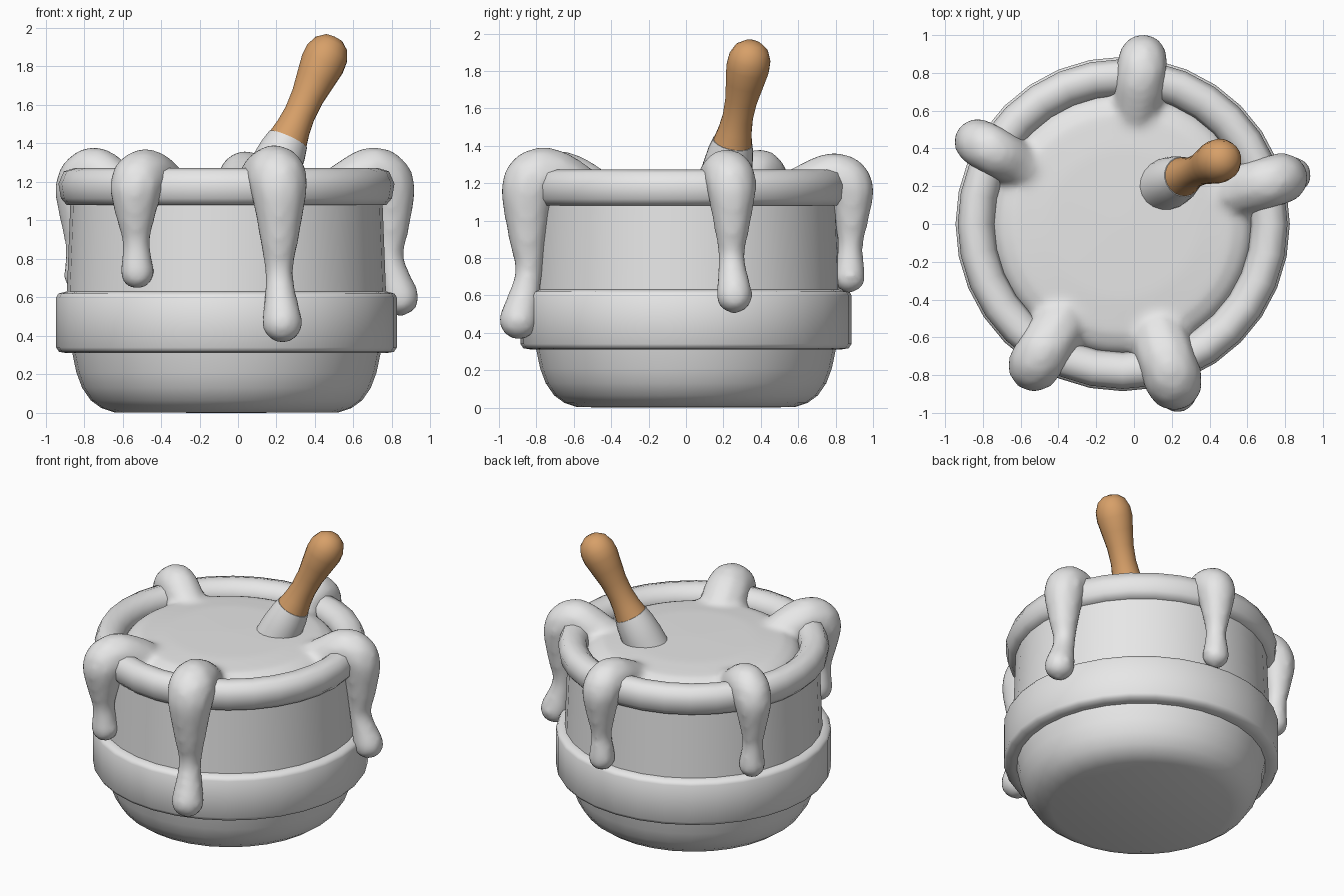
import bpy, bmesh, math
from mathutils import Vector, Matrix

if "Cube" in bpy.data.objects:
    bpy.data.objects.remove(bpy.data.objects["Cube"])

CENTRE = Vector((-0.06, 0, 0))


def material(name, colour):
    mat = bpy.data.materials.new(name)
    mat.use_nodes = True
    mat.diffuse_color = (*colour, 1)
    mat.node_tree.nodes["Principled BSDF"].inputs["Base Color"].default_value = (*colour, 1)
    return mat


GREY = material("pale_grey", (0.8, 0.8, 0.8))
WOOD = material("warm_wood", (0.68, 0.35, 0.14))


def finish(name, bm, mat, angle=40):
    bmesh.ops.recalc_face_normals(bm, faces=bm.faces)
    mesh = bpy.data.meshes.new(name)
    bm.to_mesh(mesh)
    bm.free()
    mesh.materials.append(mat)
    obj = bpy.data.objects.new(name, mesh)
    bpy.context.collection.objects.link(obj)
    bpy.ops.object.select_all(action="DESELECT")
    obj.select_set(True)
    bpy.context.view_layer.objects.active = obj
    bpy.ops.object.shade_smooth_by_angle(angle=math.radians(angle))
    return obj


def spin_profile(bm, profile, sides, closed=False):
    """Spin (radius, height) points around z."""
    verts = [bm.verts.new((r, 0, z)) for r, z in profile]
    ends = verts[1:] + verts[:1] if closed else verts[1:]
    edges = [bm.edges.new(pair) for pair in zip(verts, ends)]
    bmesh.ops.spin(bm, geom=verts + edges, axis=(0, 0, 1), cent=(0, 0, 0),
                   angle=math.tau, steps=sides, use_duplicate=False)
    bmesh.ops.remove_doubles(bm, verts=bm.verts, dist=0.0005)


def lathe(name, profile, mat, place, sides=32, closed=False, angle=40):
    bm = bmesh.new()
    spin_profile(bm, profile, sides, closed)
    bmesh.ops.transform(bm, matrix=place, verts=bm.verts)
    return finish(name, bm, mat, angle)


# Pot body, belt and rolled rim
pot = Matrix.Translation(CENTRE)
lathe("pot_base", [(0, 0), (0.58, 0.002), (0.65, 0.025), (0.705, 0.065), (0.75, 0.13),
                   (0.78, 0.21), (0.805, 0.33)], GREY, pot)
lathe("pot_wall", [(0.83, 0.6), (0.81, 1.12), (0.74, 1.12), (0.74, 0.6)], GREY, pot, closed=True)
lathe("pot_belt", [(0.78, 0.31), (0.825, 0.31), (0.87, 0.317), (0.885, 0.34), (0.885, 0.6),
                   (0.873, 0.62), (0.835, 0.63), (0.78, 0.63)], GREY, pot, closed=True, angle=60)
lathe("pot_rim", [(0.73, 1.08), (0.83, 1.08), (0.86, 1.115), (0.873, 1.19), (0.845, 1.255),
                  (0.79, 1.272), (0.74, 1.262), (0.695, 1.225), (0.68, 1.17), (0.695, 1.11)],
      GREY, pot, closed=True, angle=60)

# Liquid: a gently domed disc plus drips made of bead chains, fused into one skin
liquid = bmesh.new()
spin_profile(liquid, [(0, 1.08), (0.7, 1.08), (0.7, 1.14), (0.66, 1.2), (0.58, 1.235),
                      (0.4, 1.25), (0, 1.255)], 48)
bmesh.ops.transform(liquid, matrix=pot, verts=liquid.verts)


def spline(a, b, c, d, t):
    return 0.5 * (2 * b + (c - a) * t + (2 * a - 5 * b + 4 * c - d) * t * t
                  + (3 * b - a - 3 * c + d) * t ** 3)


def drip(degrees, shoulder, top, bottom, neck, bulb, reach):
    """Chain of beads over the rim: each point is (distance out, height, radius)."""
    low = bottom + bulb
    fall = 1.18 - low
    points = [Vector(p) for p in (
        (0.54, 1.14, 0.1),
        (0.65, 1.17, shoulder),
        (0.79, top - shoulder, shoulder),
        (0.88, 1.18, shoulder * 0.97),
        (0.89, low + 0.65 * fall, 0.4 * shoulder + 0.6 * neck),
        (0.885, low + 0.35 * fall, neck),
        (reach, low, bulb))]
    turn = Matrix.Rotation(math.radians(degrees), 4, "Z")
    chain = points[:1] + points + points[-1:]
    for i in range(len(points) - 1):
        for step in range(9):
            out, height, radius = spline(*chain[i:i + 4], step / 8)
            spot = CENTRE + turn @ Vector((out, 0, height))
            bmesh.ops.create_icosphere(liquid, subdivisions=2, radius=radius + 0.007,
                                       matrix=Matrix.Translation(spot))


drip(-72, 0.152, 1.39, 0.365, 0.070, 0.103, 0.94)   # front left
drip(-122, 0.142, 1.37, 0.645, 0.068, 0.086, 0.875) # front right
drip(16, 0.135, 1.38, 0.505, 0.067, 0.095, 0.94)    # left side
drip(83, 0.130, 1.36, 0.615, 0.064, 0.084, 0.88)    # back
drip(150.5, 0.125, 1.38, 0.625, 0.064, 0.084, 0.87) # right side

slime = finish("liquid_and_drips", liquid, GREY, 180)
fuse = slime.modifiers.new("fuse", "REMESH")
fuse.mode = "VOXEL"
fuse.voxel_size = 0.022
fuse.use_smooth_shade = True
soften = slime.modifiers.new("soften", "SMOOTH")
soften.factor = 0.5
soften.iterations = 10

# Stirring stick leaning out of the liquid, with a coated collar
start, end = Vector((0.26, 0.25, 1.42)), Vector((0.455, 0.337, 1.85))
lean = Matrix.Translation(start) @ (end - start).to_track_quat("Z", "Y").to_matrix().to_4x4()
lathe("stick_collar", [(0.14, -0.28), (0.135, -0.16), (0.122, -0.06), (0.108, 0), (0, 0)],
      GREY, lean, sides=20)
lathe("stick_handle", [(0.104, 0), (0.09, 0.07), (0.082, 0.15), (0.086, 0.25), (0.102, 0.35),
                       (0.116, 0.44), (0.113, 0.5), (0.09, 0.555), (0.05, 0.587), (0, 0.597)],
      WOOD, lean, sides=20, angle=60)
